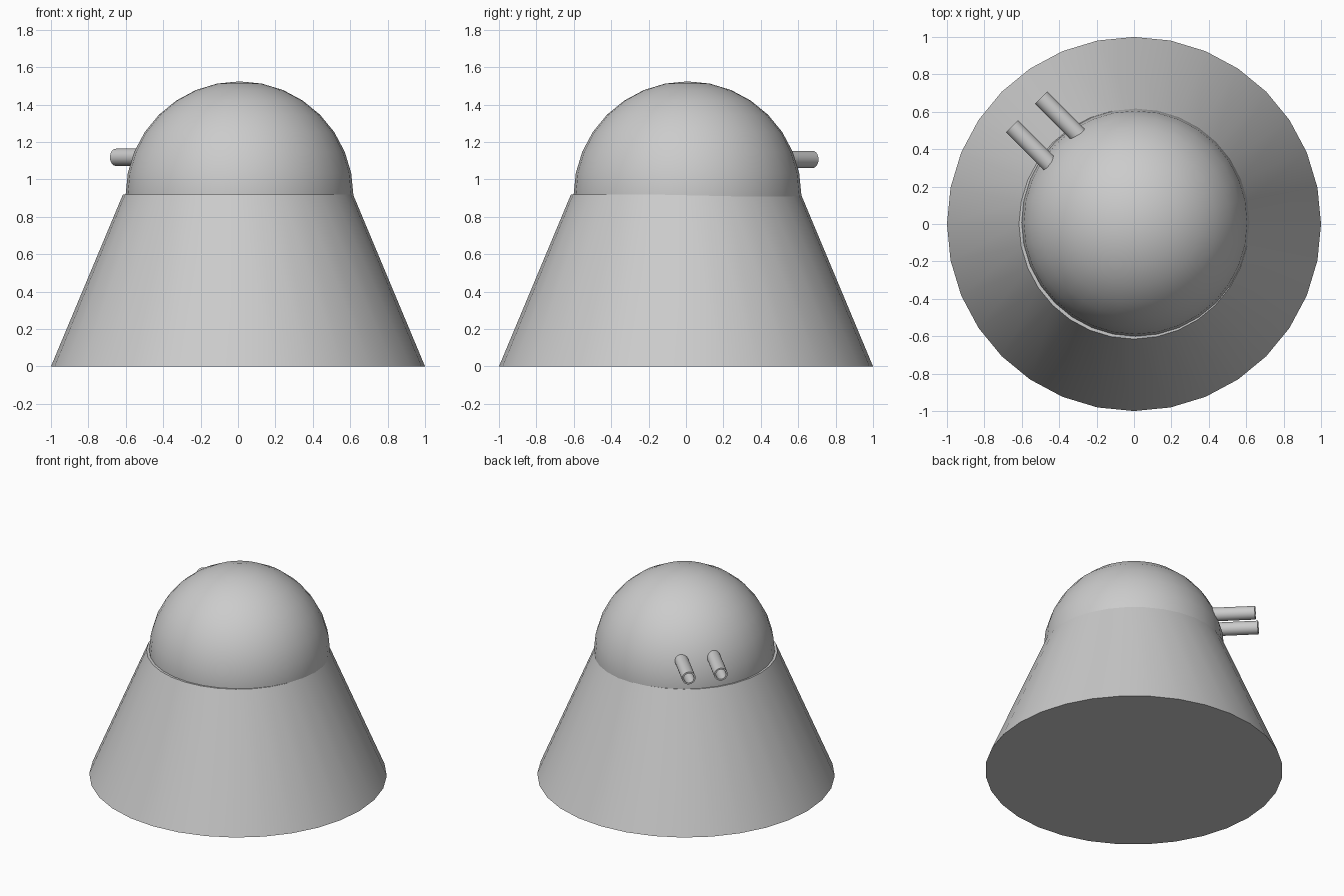
import bpy, bmesh, math
from mathutils import Vector

if "Cube" in bpy.data.objects:
    bpy.data.objects.remove(bpy.data.objects["Cube"])


def smooth(obj):
    bpy.context.view_layer.objects.active = obj
    for o in bpy.data.objects:
        o.select_set(o == obj)
    bpy.ops.object.shade_smooth_by_angle(angle=math.radians(30))


# Tapered base
bpy.ops.mesh.primitive_cone_add(vertices=32, radius1=1.0, radius2=0.615,
                                depth=0.92, location=(0, 0, 0.46))
base = bpy.context.object
base.name = "tapered_base"
smooth(base)

# Dome, a ball sunk to its equator in the base
bpy.ops.mesh.primitive_uv_sphere_add(segments=32, ring_count=16, radius=0.609,
                                     location=(0.008, 0.008, 0.915))
dome = bpy.context.object
dome.name = "dome"
smooth(dome)


# Hollow barrel: closed inner end, open bore at the outer end
def barrel(name, tip, length=0.36, r=0.046, bore=0.035, sides=32):
    profile = [(0, -length), (r, -length), (r, 0), (bore, 0), (bore, -0.2), (0, -0.2)]
    bm = bmesh.new()
    pts = [bm.verts.new((x, 0, z)) for x, z in profile]
    edges = [bm.edges.new(p) for p in zip(pts, pts[1:])]
    bmesh.ops.spin(bm, geom=pts + edges, cent=(0, 0, 0), axis=(0, 0, 1),
                   angle=math.tau, steps=sides)
    bmesh.ops.remove_doubles(bm, verts=bm.verts, dist=1e-5)
    bmesh.ops.recalc_face_normals(bm, faces=bm.faces)
    mesh = bpy.data.meshes.new(name)
    bm.to_mesh(mesh)
    bm.free()
    obj = bpy.data.objects.new(name, mesh)
    bpy.context.collection.objects.link(obj)
    obj.location = tip
    obj.rotation_euler = Vector((-1, 1, 0)).to_track_quat('Z', 'Y').to_euler()
    smooth(obj)


barrel("left_barrel", (-0.652, 0.522, 1.118))
barrel("right_barrel", (-0.497, 0.676, 1.107))
